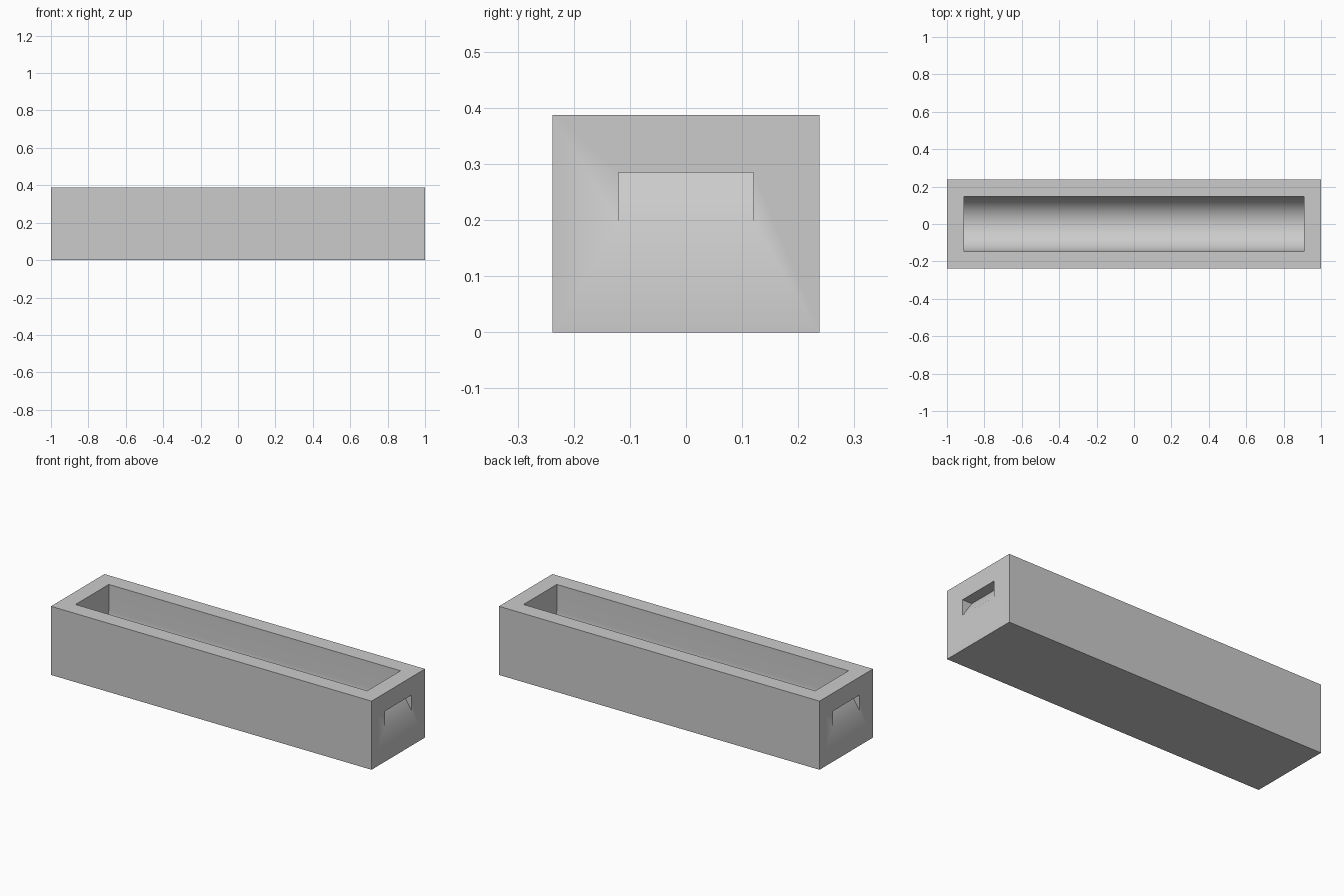
import bpy
import bmesh
from math import pi, cos, sin, radians

if "Cube" in bpy.data.objects:
    bpy.data.objects.remove(bpy.data.objects["Cube"], do_unlink=True)

LENGTH, WIDTH, HEIGHT = 2.0, 0.476, 0.387
RADIUS, INNER_END, FLOOR = 0.148, 0.91, 0.09

stone = bpy.data.materials.new("stone grey")
stone.use_nodes = True
colour = (0.6, 0.6, 0.6, 1)
stone.diffuse_color = colour
stone.node_tree.nodes["Principled BSDF"].inputs["Base Color"].default_value = colour


def prism(name, outline, direction):
    """Extrude a closed 3D outline along a direction."""
    bm = bmesh.new()
    face = bm.faces.new([bm.verts.new(p) for p in outline])
    grown = bmesh.ops.extrude_face_region(bm, geom=[face])["geom"]
    bmesh.ops.translate(bm, vec=direction,
                        verts=[g for g in grown if isinstance(g, bmesh.types.BMVert)])
    bmesh.ops.recalc_face_normals(bm, faces=bm.faces)
    mesh = bpy.data.meshes.new(name)
    bm.to_mesh(mesh)
    bm.free()
    mesh.materials.append(stone)
    obj = bpy.data.objects.new(name, mesh)
    bpy.context.collection.objects.link(obj)
    return obj


# Solid outer block
w = WIDTH / 2
trough = prism("trough",
               [(-LENGTH / 2, y, z) for y, z in ((-w, 0), (w, 0), (w, HEIGHT), (-w, HEIGHT))],
               (LENGTH, 0, 0))

# Basin with straight upper walls and a half-round floor
steps = 32
arc = [(-INNER_END, -RADIUS * cos(pi * i / steps),
        FLOOR + RADIUS - RADIUS * sin(pi * i / steps)) for i in range(steps + 1)]
rim = [(-INNER_END, RADIUS, HEIGHT + 0.1), (-INNER_END, -RADIUS, HEIGHT + 0.1)]
cutters = [prism("basin_cutter", arc + rim, (2 * INNER_END, 0, 0))]

# Wedge-shaped hand grips in both ends: flat ceiling, sloping back
for side, label in ((1, "left"), (-1, "right")):
    end = side * LENGTH / 2
    grip = [(end + side * 0.06, -0.12, 0.105), (end + side * 0.06, -0.12, 0.285),
            (end - side * 0.06, -0.12, 0.285)]
    cutters.append(prism(label + "_grip_cutter", grip, (0, 0.24, 0)))

# Carve the block
bpy.ops.object.select_all(action="DESELECT")
bpy.context.view_layer.objects.active = trough
trough.select_set(True)
for cutter in cutters:
    cutter.hide_render = True
    cut = trough.modifiers.new("carve", "BOOLEAN")
    cut.operation = "DIFFERENCE"
    cut.solver = "EXACT"
    cut.object = cutter
    bpy.ops.object.modifier_apply(modifier=cut.name)
    bpy.data.objects.remove(cutter, do_unlink=True)

bpy.ops.object.shade_smooth_by_angle(angle=radians(40))
